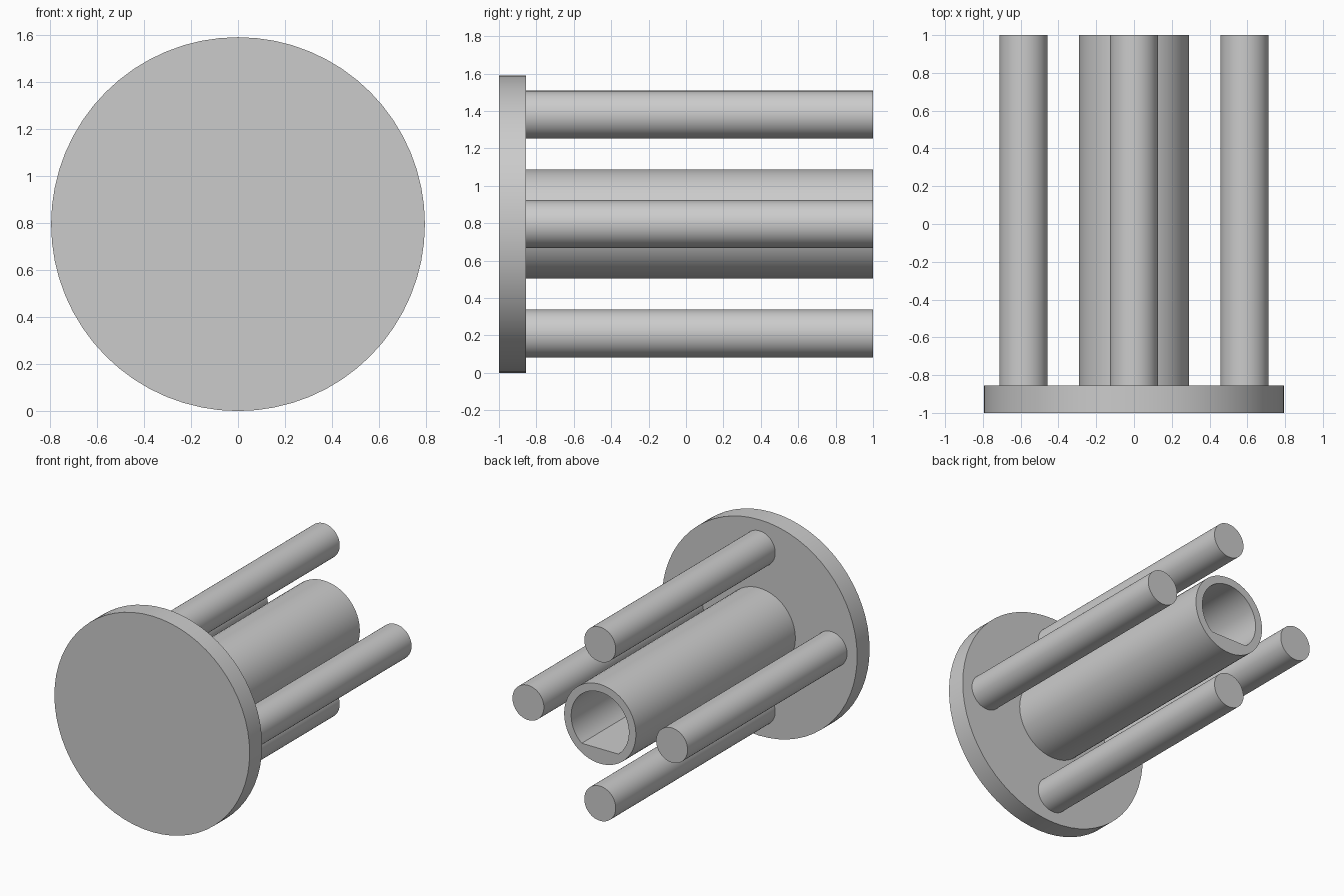
import bpy, bmesh, math
from mathutils import Vector

if "Cube" in bpy.data.objects:
    bpy.data.objects.remove(bpy.data.objects["Cube"], do_unlink=True)

CENTRE_Z = 0.795
FRONT, PLATE_BACK, BACK = -1.0, -0.855, 1.0
SEGMENTS = 64

# One plain grey for everything
grey = bpy.data.materials.new("plain grey")
grey.use_nodes = True
colour = (0.6, 0.6, 0.6, 1.0)
grey.diffuse_color = colour
grey.node_tree.nodes["Principled BSDF"].inputs["Base Color"].default_value = colour


def finish(obj, name):
    obj.name = name
    obj.data.materials.append(grey)
    bpy.ops.object.select_all(action='DESELECT')
    obj.select_set(True)
    bpy.context.view_layer.objects.active = obj
    bpy.ops.object.shade_smooth_by_angle(angle=math.radians(30))


def bar(name, x, z, radius, y0, y1):
    """Solid round bar running along y."""
    bpy.ops.mesh.primitive_cylinder_add(
        vertices=SEGMENTS, radius=radius, depth=y1 - y0,
        location=(x, (y0 + y1) / 2, z), rotation=(math.pi / 2, 0, 0))
    finish(bpy.context.object, name)


# Round base plate
bar("base_plate", 0, CENTRE_Z, 0.795, FRONT, PLATE_BACK)

# Four pegs around the middle
for name, dx, dz in (("left", 1, 0), ("top", 0, 1), ("right", -1, 0), ("bottom", 0, -1)):
    bar(name + "_peg", 0.585 * dx, CENTRE_Z + 0.585 * dz, 0.128, PLATE_BACK - 0.01, BACK)

# Hollow shaft with a D-shaped bore, flat at the bottom
OUTER, INNER = 0.292, 0.235
step = 2 * math.pi / SEGMENTS
flat = -INNER * math.sin(9 * step)
bm = bmesh.new()


def ring(radius, y, lowest):
    return [bm.verts.new(Vector((radius * math.cos(i * step), y,
                                 CENTRE_Z + max(radius * math.sin(i * step), lowest))))
            for i in range(SEGMENTS)]


rings = [ring(OUTER, PLATE_BACK, -1), ring(OUTER, BACK, -1),
         ring(INNER, BACK, flat), ring(INNER, PLATE_BACK, flat)]
for a, b in zip(rings, rings[1:]):
    for i in range(SEGMENTS):
        j = (i + 1) % SEGMENTS
        bm.faces.new((a[i], b[i], b[j], a[j]))
bm.normal_update()
mesh = bpy.data.meshes.new("hollow_shaft")
bm.to_mesh(mesh)
bm.free()
shaft = bpy.data.objects.new("hollow_shaft", mesh)
bpy.context.collection.objects.link(shaft)
finish(shaft, "hollow_shaft")
